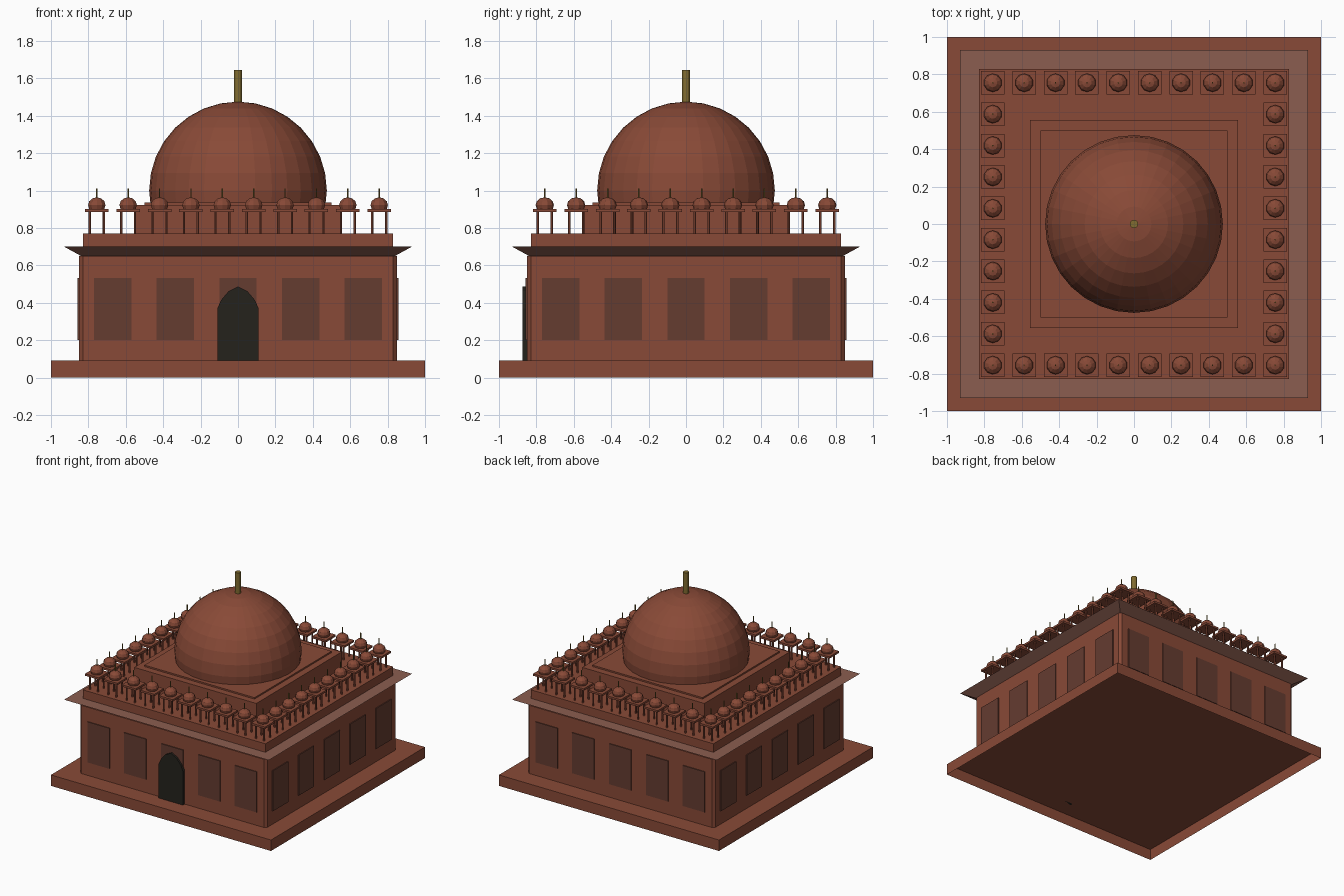
import bpy, bmesh, math
from mathutils import Matrix, Vector

if "Cube" in bpy.data.objects:
    bpy.data.objects.remove(bpy.data.objects["Cube"])


def material(name, rgb):
    m = bpy.data.materials.new(name)
    m.diffuse_color = (*rgb, 1)
    m.use_nodes = True
    m.node_tree.nodes["Principled BSDF"].inputs["Base Color"].default_value = m.diffuse_color
    return m


STONE = material("red_sandstone", (0.25, 0.068, 0.038))
PANEL = material("panel_stone", (0.13, 0.045, 0.03))
EAVE = material("eave_stone", (0.26, 0.11, 0.08))
DARK = material("door_dark", (0.018, 0.016, 0.012))
BRASS = material("brass", (0.22, 0.15, 0.03))


def finish(name, bm, mat):
    me = bpy.data.meshes.new(name)
    bm.to_mesh(me)
    bm.free()
    me.materials.append(mat)
    ob = bpy.data.objects.new(name, me)
    bpy.context.collection.objects.link(ob)
    return ob


def add_box(bm, x0, x1, y0, y1, z0, z1):
    mat = (Matrix.Translation(((x0 + x1) / 2, (y0 + y1) / 2, (z0 + z1) / 2))
           @ Matrix.Diagonal((x1 - x0, y1 - y0, z1 - z0, 1)))
    return bmesh.ops.create_cube(bm, size=1, matrix=mat)["verts"]


def add_cyl(bm, x, y, r, z0, z1, n, r2=None):
    bmesh.ops.create_cone(bm, cap_ends=True, segments=n, radius1=r, radius2=r if r2 is None else r2,
                          depth=z1 - z0, matrix=Matrix.Translation((x, y, (z0 + z1) / 2)))


def add_dome(bm, x, y, z, r, segs, rings, zscale, cut):
    # sphere trimmed below the given height
    m = Matrix.Translation((x, y, z)) @ Matrix.Diagonal((r, r, r * zscale, 1))
    vs = bmesh.ops.create_uvsphere(bm, u_segments=segs, v_segments=rings, radius=1, matrix=m)["verts"]
    bmesh.ops.delete(bm, geom=[v for v in vs if v.co.z < cut], context='VERTS')


def block(name, h, z0, z1, mat=STONE):
    bm = bmesh.new()
    add_box(bm, -h, h, -h, h, z0, z1)
    return bm if mat is None else finish(name, bm, mat)


# plinth, open underneath
bm = block("plinth", 1.0, 0, 0.09, None)
bm.faces.ensure_lookup_table()
bmesh.ops.delete(bm, geom=[f for f in bm.faces if f.normal.z < -0.9], context='FACES_ONLY')
finish("plinth", bm, STONE)

# main hall with chamfered corners
bm = block("hall", 0.85, 0.09, 0.65, None)
corners = [e for e in bm.edges if abs(e.verts[0].co.z - e.verts[1].co.z) > 0.1]
bmesh.ops.bevel(bm, geom=corners, offset=0.02, segments=1, affect='EDGES')
finish("hall_walls", bm, STONE)

# flared eave
bm = bmesh.new()
for v in add_box(bm, -0.93, 0.93, -0.93, 0.93, 0.645, 0.70):
    if v.co.z < 0.67:
        v.co.x *= 0.83 / 0.93
        v.co.y *= 0.83 / 0.93
finish("eave", bm, EAVE)

# roof steps
block("parapet", 0.83, 0.70, 0.77)
block("dome_base", 0.555, 0.77, 0.923)
block("dome_base_cap", 0.50, 0.923, 0.935)

# wall panels, five on each side
bm = bmesh.new()
for side in range(4):
    rot = Matrix.Rotation(side * math.pi / 2, 3, 'Z')
    for i in range(5):
        c = (i - 2) * 0.335
        vs = add_box(bm, c - 0.1, c + 0.1, -0.857, -0.84, 0.20, 0.533)
        bmesh.ops.rotate(bm, verts=vs, cent=(0, 0, 0), matrix=rot)
finish("wall_panels", bm, PANEL)

# pointed arch door on the front
half = [(0.11, 0.09), (0.11, 0.37), (0.09, 0.415), (0.05, 0.462)]
outline = half + [(0, 0.487)] + [(-x, z) for x, z in reversed(half)]
bm = bmesh.new()
face = bm.faces.new([bm.verts.new((x, -0.845, z)) for x, z in outline])
ext = bmesh.ops.extrude_face_region(bm, geom=[face])["geom"]
bmesh.ops.translate(bm, vec=(0, -0.028, 0), verts=[g for g in ext if isinstance(g, bmesh.types.BMVert)])
bmesh.ops.recalc_face_normals(bm, faces=bm.faces)
finish("front_door", bm, DARK)

# main dome and finial
bm = bmesh.new()
add_dome(bm, 0, 0, 1.0, 0.475, 32, 16, 1, 0.9)
finish("main_dome", bm, STONE)
bm = bmesh.new()
add_cyl(bm, 0, 0, 0.022, 1.465, 1.645, 12)
finish("main_finial", bm, BRASS)

# small kiosks around the roof edge
kiosk, spikes = bmesh.new(), bmesh.new()
for i in range(10):
    for j in range(10):
        if i not in (0, 9) and j not in (0, 9):
            continue
        x, y = -0.755 + i * 1.51 / 9, -0.755 + j * 1.51 / 9
        for sx in (-1, 1):
            for sy in (-1, 1):
                add_cyl(kiosk, x + sx * 0.037, y + sy * 0.037, 0.007, 0.77, 0.885, 6)
        add_box(kiosk, x - 0.063, x + 0.063, y - 0.063, y + 0.063, 0.884, 0.9)
        add_dome(kiosk, x, y, 0.922, 0.049, 10, 6, 0.85, 0.885)
        add_cyl(spikes, x, y, 0.004, 0.955, 1.012, 6)
finish("roof_kiosks", kiosk, STONE)
finish("kiosk_finials", spikes, BRASS)
